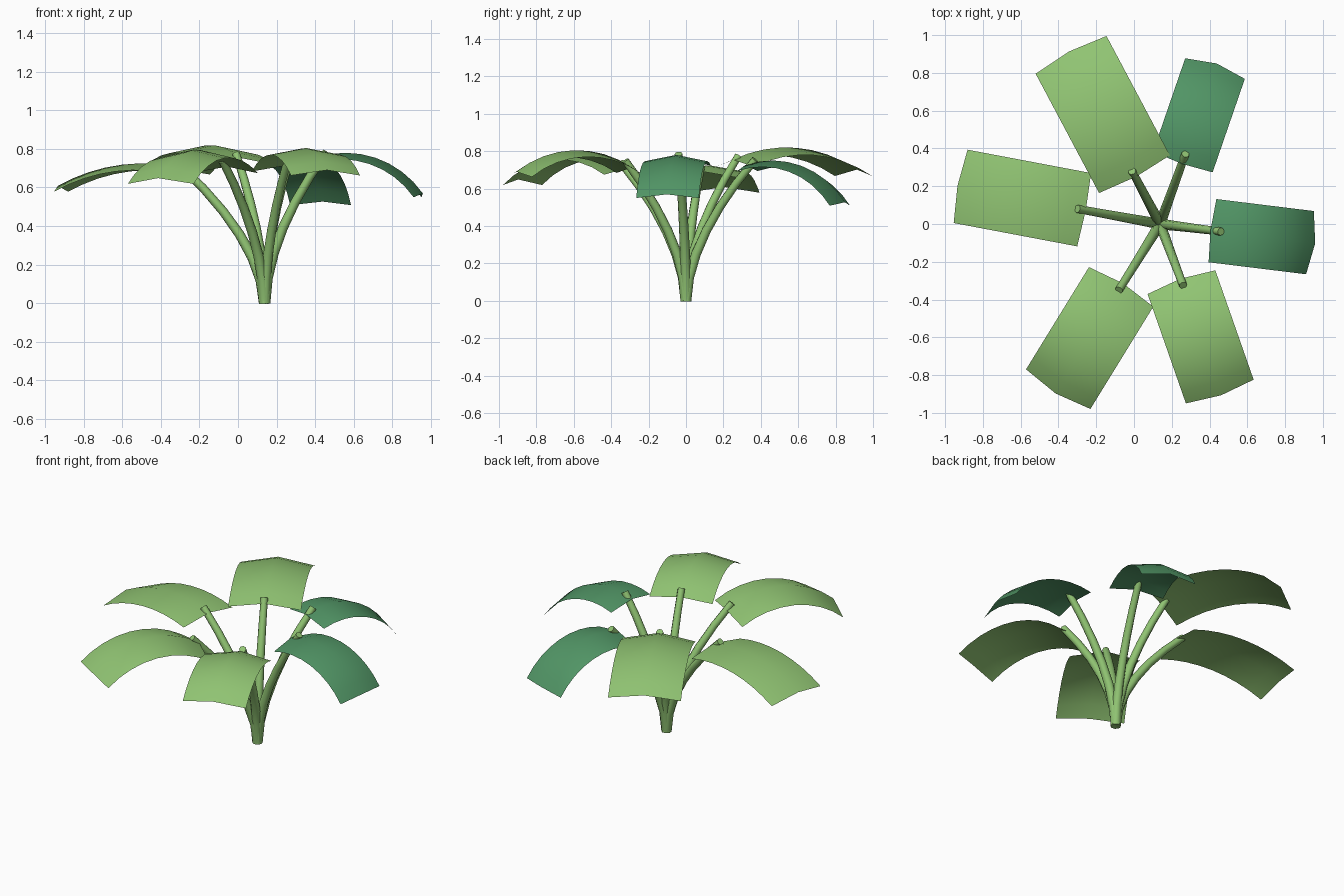
import bpy
import bmesh
import math
from mathutils import Vector

cube = bpy.data.objects.get("Cube")
if cube:
    bpy.data.objects.remove(cube, do_unlink=True)


def make_material(name, color):
    mat = bpy.data.materials.new(name)
    mat.use_nodes = True
    mat.diffuse_color = (*color, 1)
    bsdf = mat.node_tree.nodes["Principled BSDF"]
    bsdf.inputs["Base Color"].default_value = (*color, 1)
    bsdf.inputs["Roughness"].default_value = 0.8
    return mat


LIGHT = make_material("light green", (0.28, 0.55, 0.17))
DARK = make_material("dark green", (0.084, 0.305, 0.133))
ROOT = Vector((0.138, 0, 0))
SEGMENTS = 8


def make_leaf(name, inner, heading, width, fold, radius, rise, fall, peak, mat):
    """Folded sheet bent along an arc that climbs at `rise` and ends falling at `fall`."""
    a = math.radians(heading)
    out = Vector((math.cos(a), math.sin(a), 0))
    side = Vector((-out.y, out.x, 0))
    up = Vector((0, 0, 1))
    start = Vector((*inner, 0))
    bm = bmesh.new()
    rows = []
    for i in range(SEGMENTS + 1):
        t = math.radians(-rise + (rise + fall) * i / SEGMENTS)
        along = radius * (math.sin(t) + math.sin(math.radians(rise)))
        ridge = start + out * along + up * (peak - radius * (1 - math.cos(t)))
        edge = ridge - fold * (out * math.sin(t) + up * math.cos(t))
        points = (edge - side * width / 2, ridge, edge + side * width / 2)
        rows.append([bm.verts.new(p) for p in points])
    for r0, r1 in zip(rows, rows[1:]):
        for k in range(2):
            bm.faces.new((r0[k], r1[k], r1[k + 1], r0[k + 1])).smooth = True
    mesh = bpy.data.meshes.new(name)
    bm.to_mesh(mesh)
    bm.free()
    mesh.materials.append(mat)
    bpy.context.collection.objects.link(bpy.data.objects.new(name, mesh))


def make_stem(name, tip):
    """Tapered tube that leaves the root upright and bends outward to the tip."""
    curve = bpy.data.curves.new(name, "CURVE")
    curve.dimensions = "3D"
    curve.bevel_depth = 0.03
    curve.bevel_resolution = 2
    curve.use_fill_caps = True
    spline = curve.splines.new("POLY")
    spline.points.add(6)
    for i, point in enumerate(spline.points):
        t = i / 6
        spread = t ** 1.75
        x = ROOT.x + (tip[0] - ROOT.x) * spread
        point.co = (x, tip[1] * spread, tip[2] * t, 1)
        point.radius = 1 - 0.3 * t
    curve.materials.append(LIGHT)
    obj = bpy.data.objects.new(name, curve)
    bpy.context.collection.objects.link(obj)
    bpy.ops.object.select_all(action="DESELECT")
    obj.select_set(True)
    bpy.context.view_layer.objects.active = obj
    bpy.ops.object.convert(target="MESH")
    bpy.ops.object.shade_smooth_by_angle(angle=math.radians(50))


# name, inner end, heading, width, fold, radius, rise, fall, peak, colour, stem tip
PLANTS = [
    ("back_right", (0.01, 0.25), 118, 0.425, 0.04, 0.83, 23, 31, 0.82, LIGHT, (-0.01, 0.28, 0.775)),
    ("right", (-0.255, 0.074), 169.3, 0.395, 0.035, 0.93, 15, 29, 0.725, LIGHT, (-0.30, 0.08, 0.715)),
    ("front_right", (-0.057, -0.315), -121.6, 0.40, 0.04, 0.57, 32, 42, 0.795, LIGHT, (-0.08, -0.35, 0.74)),
    ("front_left", (0.245, -0.29), -70.7, 0.38, 0.035, 0.57, 33, 37, 0.805, LIGHT, (0.26, -0.325, 0.75)),
    ("left", (0.405, -0.034), -7, 0.337, 0.034, 0.495, 18, 55, 0.78, DARK, (0.46, -0.04, 0.785)),
    ("back_left", (0.255, 0.318), 71, 0.334, 0.034, 0.49, 18, 57, 0.75, DARK, (0.272, 0.37, 0.755)),
]

for place, *leaf, stem_tip in PLANTS:
    make_leaf(place + "_leaf", *leaf)
    make_stem(place + "_stem", stem_tip)
